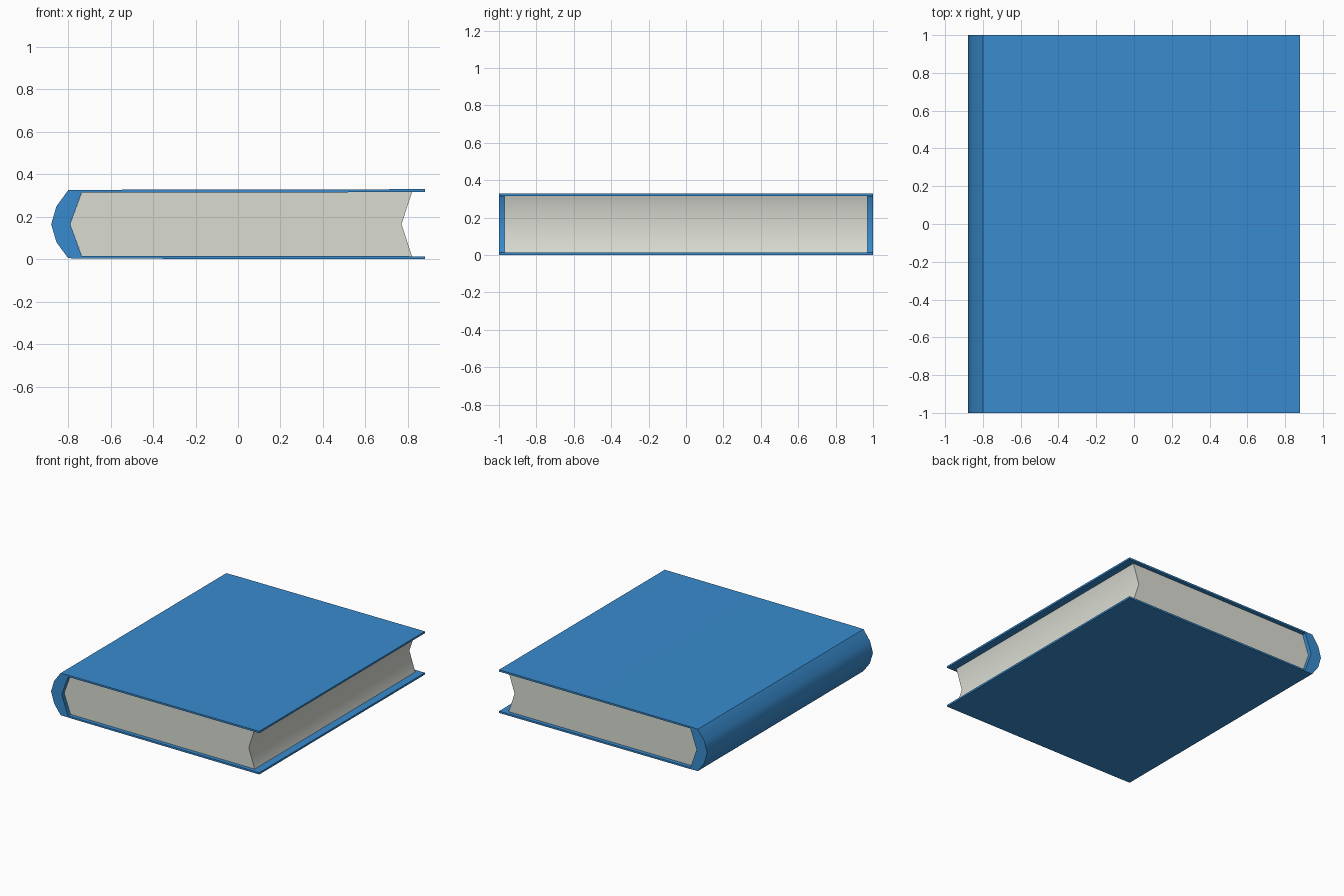
import bpy, bmesh

if "Cube" in bpy.data.objects:
    bpy.data.objects.remove(bpy.data.objects["Cube"])

MID = 0.165  # half the book's thickness: profiles mirror about this height


def extrude_profile(name, points, half_depth, color):
    """Extrude an x-z outline along y into a closed solid."""
    bm = bmesh.new()
    face = bm.faces.new([bm.verts.new((x, -half_depth, z)) for x, z in points])
    new = bmesh.ops.extrude_face_region(bm, geom=[face])["geom"]
    verts = [v for v in new if isinstance(v, bmesh.types.BMVert)]
    bmesh.ops.translate(bm, verts=verts, vec=(0, 2 * half_depth, 0))
    if not any(f.verts[:] == face.verts[:] for f in bm.faces):
        bm.faces.new([v for v in face.verts])
    bmesh.ops.recalc_face_normals(bm, faces=bm.faces)
    mesh = bpy.data.meshes.new(name)
    bm.to_mesh(mesh)
    bm.free()
    obj = bpy.data.objects.new(name, mesh)
    bpy.context.collection.objects.link(obj)
    mat = bpy.data.materials.new(name + "_color")
    mat.diffuse_color = color
    mat.use_nodes = True
    mat.node_tree.nodes["Principled BSDF"].inputs["Base Color"].default_value = mat.diffuse_color
    mesh.materials.append(mat)
    bpy.ops.object.select_all(action='DESELECT')
    obj.select_set(True)
    bpy.context.view_layer.objects.active = obj
    bpy.ops.object.shade_smooth_by_angle(angle=0.8)
    return obj


def mirrored(half):
    """Upper half of an outline plus its reflection; points on MID are kept once."""
    return [(x, 2 * MID - z) for x, z in reversed(half) if z != MID]


# Cover: two boards joined by a rounded spine
outer = [(0.88, 0.33), (-0.72, 0.327), (-0.80, 0.325), (-0.855, 0.25), (-0.88, MID)]
inner = [(-0.79, MID), (-0.737, 0.314), (0.88, 0.316)]
lower_inner = [(x, 2 * MID - z) for x, z in reversed(inner[1:])]
cover_outline = outer + mirrored(outer) + lower_inner + inner
extrude_profile("cover", cover_outline, 1.0, (0.04, 0.26, 0.62, 1))

# Page block: follows the spine on the left, hollow fore-edge on the right
page_outline = [(0.82, 0.317), (-0.735, 0.317), (-0.79, MID),
                (-0.735, 0.013), (0.82, 0.013), (0.77, MID)]
extrude_profile("pages", page_outline, 0.97, (0.70, 0.72, 0.65, 1))
